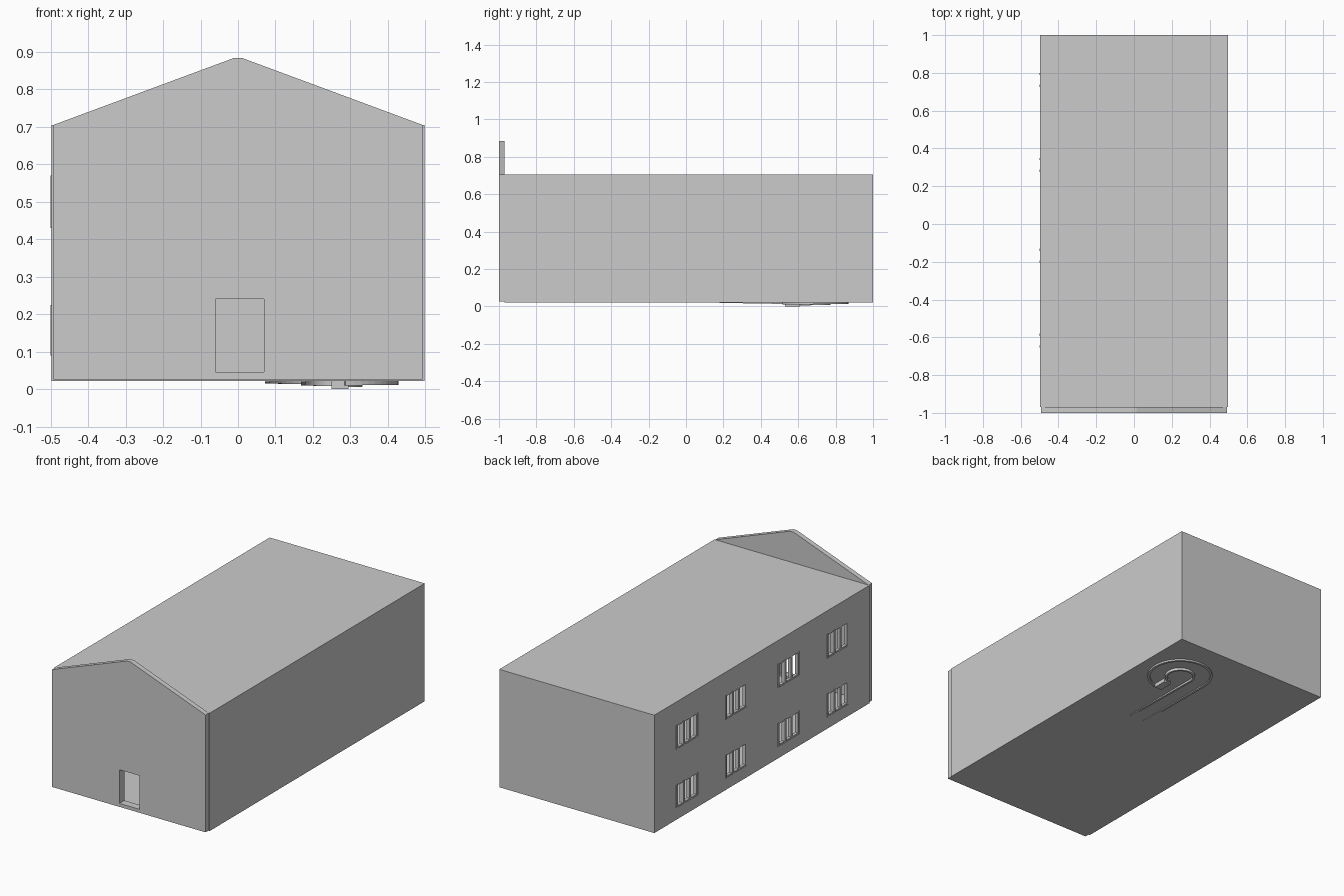
import bpy, bmesh, math
from mathutils import Vector

old = bpy.data.objects.get("Cube")
if old:
    bpy.data.objects.remove(old, do_unlink=True)

gray = bpy.data.materials.new("plain gray")
gray.use_nodes = True
gray.diffuse_color = (0.6, 0.6, 0.6, 1)
gray.node_tree.nodes["Principled BSDF"].inputs["Base Color"].default_value = (0.6, 0.6, 0.6, 1)


def finish(name, bm):
    bmesh.ops.recalc_face_normals(bm, faces=bm.faces)
    mesh = bpy.data.meshes.new(name)
    bm.to_mesh(mesh)
    bm.free()
    mesh.materials.append(gray)
    obj = bpy.data.objects.new(name, mesh)
    bpy.context.collection.objects.link(obj)
    return obj


def box(name, x, y, z):
    """Box from (min, max) pairs on each axis."""
    bm = bmesh.new()
    bmesh.ops.create_cube(bm, size=1)
    for v in bm.verts:
        v.co = Vector([lo + (c + 0.5) * (hi - lo)
                       for c, (lo, hi) in zip(v.co, (x, y, z))])
    return finish(name, bm)


def cut(obj, cutter):
    cutter.hide_render = True
    cutter.hide_viewport = True
    cutter.display_type = 'WIRE'
    mod = obj.modifiers.new("opening", 'BOOLEAN')
    mod.operation = 'DIFFERENCE'
    mod.solver = 'EXACT'
    mod.object = cutter


W, BASE, TOP = 0.497, 0.022, 0.705
FRONT, BACK = -0.97, 1.0

# Hollow hall with walls, floor and flat roof
hall = box("hall", (-W, W), (FRONT, BACK), (BASE, TOP))
cut(hall, box("room_cutter", (-W + 0.025, W - 0.015), (FRONT + 0.015, BACK - 0.015),
              (BASE + 0.013, TOP - 0.015)))

# Gabled front facade
bm = bmesh.new()
outline = [(-0.492, 0.025), (0.492, 0.025), (0.492, TOP),
           (0.012, 0.883), (-0.012, 0.883), (-0.492, TOP)]
face = bm.faces.new([bm.verts.new((x, -1, z)) for x, z in outline])
new = bmesh.ops.extrude_face_region(bm, geom=[face])["geom"]
for v in new:
    if isinstance(v, bmesh.types.BMVert):
        v.co.y = FRONT
facade = finish("front_facade", bm)

# Doorway through the facade and the hall wall
door = box("door_cutter", (-0.06, 0.07), (-1.1, -0.94), (0.045, 0.24))
cut(facade, door)
cut(hall, door)

# Two rows of barred windows on one long side
WIDTH = 0.2
for row, (z0, z1) in enumerate([(0.09, 0.225), (0.43, 0.57)]):
    for col, y1 in enumerate([-0.58, -0.13, 0.35, 0.80]):
        tag = f"{row + 1}_{col + 1}"
        y0 = y1 - WIDTH
        cut(hall, box("window_cutter_" + tag, (-0.6, -W + 0.04), (y0, y1), (z0, z1)))
        for side, (a, b) in {"bottom": (z0, z0 + 0.008), "top": (z1 - 0.008, z1)}.items():
            box(f"window_{side}_rail_{tag}", (-0.495, -0.478), (y0, y1), (a, b))
        for k in range(4):
            y = y1 - 0.006 - k * (WIDTH - 0.012) / 3
            out = -0.5 if k < 2 else -0.495
            box(f"window_bar_{tag}_{k + 1}", (out, -0.476),
                (y - 0.006, y + 0.006), (z0, z1))

# Hooked ramp walls under the floor
CX, CY = 0.25, 0.69


def ramp_wall(name, radius, width, low):
    """Wall round an arc, then straight forward, rising towards its end."""
    steps = 36
    rows = []
    for i in range(steps + 1):
        a = math.radians(-78 + 258 * i / steps)
        z = low + 0.005 * i / steps
        rows.append([(CX + r * math.cos(a), CY + r * math.sin(a), z)
                     for r in (radius - width, radius)])
    rows.append([(CX - r, 0.18, BASE - 0.003) for r in (radius - width, radius)])
    bm = bmesh.new()
    rings = []
    for (ix, iy, z), (ox, oy, _) in rows:
        corners = [(ix, iy, z), (ox, oy, z), (ox, oy, BASE + 0.004), (ix, iy, BASE + 0.004)]
        rings.append([bm.verts.new(c) for c in corners])
    for p, q in zip(rings, rings[1:]):
        for j in range(4):
            k = (j + 1) % 4
            bm.faces.new((p[j], p[k], q[k], q[j]))
    bm.faces.new(rings[0])
    bm.faces.new(rings[-1])
    return finish(name, bm)


ramp_wall("ramp_outer_wall", 0.178, 0.014, 0.010)
ramp_wall("ramp_inner_wall", 0.082, 0.012, 0.005)
box("ramp_landing", (0.25, 0.295), (0.53, 0.61), (0, BASE + 0.004))
